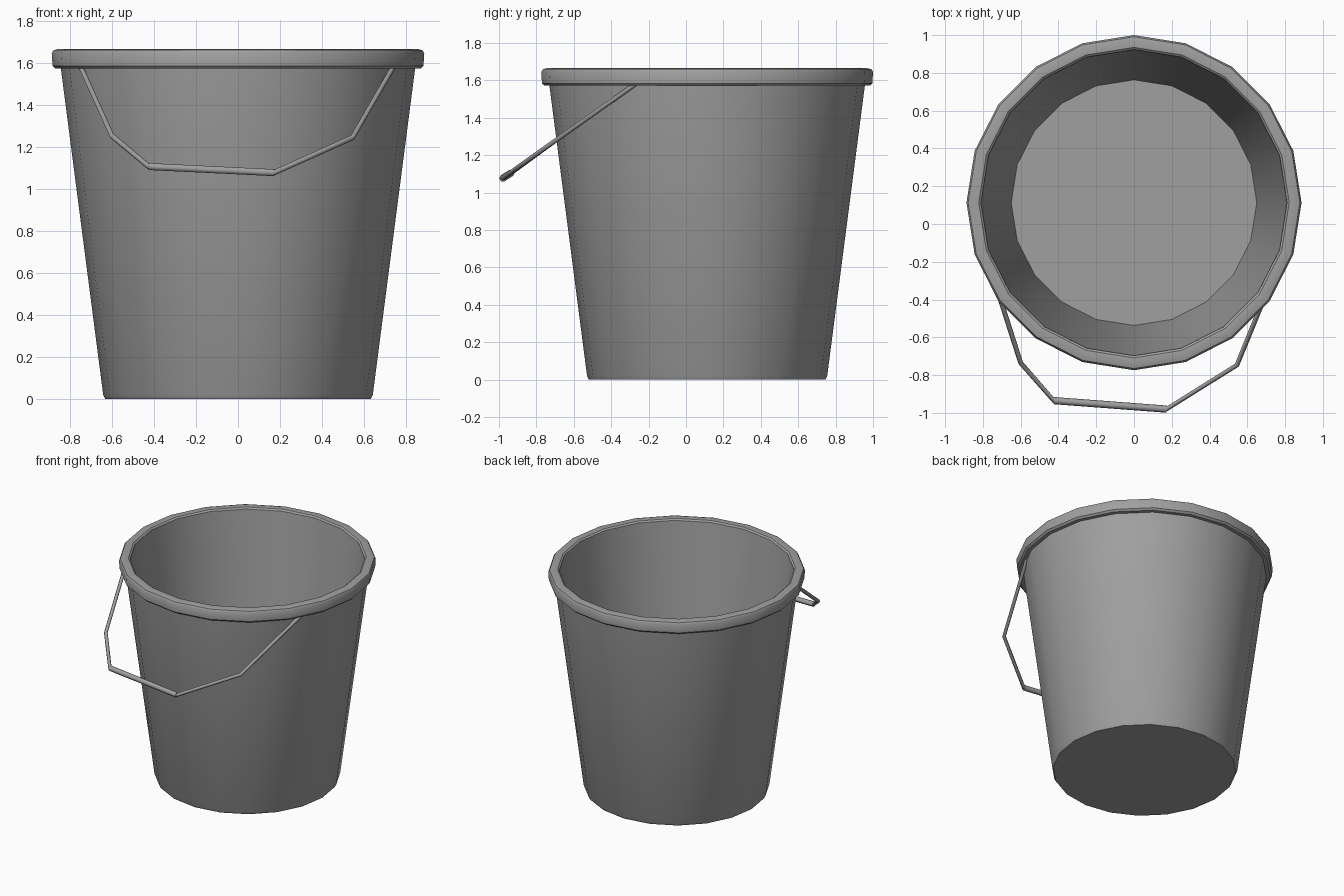
import bpy
import bmesh
import math
from mathutils import Vector

cube = bpy.data.objects.get("Cube")
if cube:
    bpy.data.objects.remove(cube, do_unlink=True)

SIDES = 20
CENTRE = Vector((0, 0.113, 0))

grey = bpy.data.materials.new("grey")
grey.use_nodes = True
grey.diffuse_color = (0.35, 0.35, 0.35, 1)
grey.node_tree.nodes["Principled BSDF"].inputs["Base Color"].default_value = grey.diffuse_color


def select(obj):
    bpy.ops.object.select_all(action="DESELECT")
    obj.select_set(True)
    bpy.context.view_layer.objects.active = obj


def lathe(name, profile):
    """Spin a (radius, height) profile around the bucket axis."""
    bm = bmesh.new()
    verts = [bm.verts.new((r, 0, z)) for r, z in profile]
    edges = [bm.edges.new(pair) for pair in zip(verts, verts[1:])]
    bmesh.ops.spin(bm, geom=verts + edges, cent=(0, 0, 0), axis=(0, 0, 1),
                   angle=math.tau, steps=SIDES)
    bmesh.ops.remove_doubles(bm, verts=bm.verts, dist=0.0005)
    bmesh.ops.recalc_face_normals(bm, faces=bm.faces)
    mesh = bpy.data.meshes.new(name)
    bm.to_mesh(mesh)
    bm.free()
    mesh.materials.append(grey)
    obj = bpy.data.objects.new(name, mesh)
    obj.location = CENTRE
    bpy.context.collection.objects.link(obj)
    select(obj)
    bpy.ops.object.shade_smooth_by_angle(angle=math.radians(35))


def rod(name, points, radius):
    """Bent six-sided rod through the points."""
    curve = bpy.data.curves.new(name, "CURVE")
    curve.dimensions = "3D"
    curve.bevel_depth = radius
    curve.bevel_resolution = 1
    curve.use_fill_caps = True
    spline = curve.splines.new("POLY")
    spline.points.add(len(points) - 1)
    for point, co in zip(spline.points, points):
        point.co = (*co, 1)
    curve.materials.append(grey)
    obj = bpy.data.objects.new(name, curve)
    bpy.context.collection.objects.link(obj)
    select(obj)
    bpy.ops.object.convert(target="MESH")
    bpy.ops.object.shade_smooth_by_angle(angle=math.radians(65))


# Tapered bucket: underside, outer wall, inner wall, floor
lathe("bucket_body", [(0, 0), (0.632, 0), (0.642, 0.02), (0.843, 1.57),
                      (0.85, 1.63), (0.811, 1.655), (0.65, 0.2), (0, 0.2)])

# Rolled rim with softened edges
lathe("rim", [(0.835, 1.572), (0.87, 1.572), (0.883, 1.585), (0.887, 1.645),
              (0.878, 1.66), (0.855, 1.666), (0.822, 1.664), (0.81, 1.654)])

# Bent wire handle hanging at the front
wire = [(-0.755, -0.25, 1.595), (-0.6, -0.735, 1.252), (-0.425, -0.935, 1.106),
        (0.172, -0.98, 1.077), (0.545, -0.747, 1.244), (0.748, -0.25, 1.595)]
rod("handle_wire", wire, 0.013)
rod("handle_grip", wire[2:4], 0.019)
